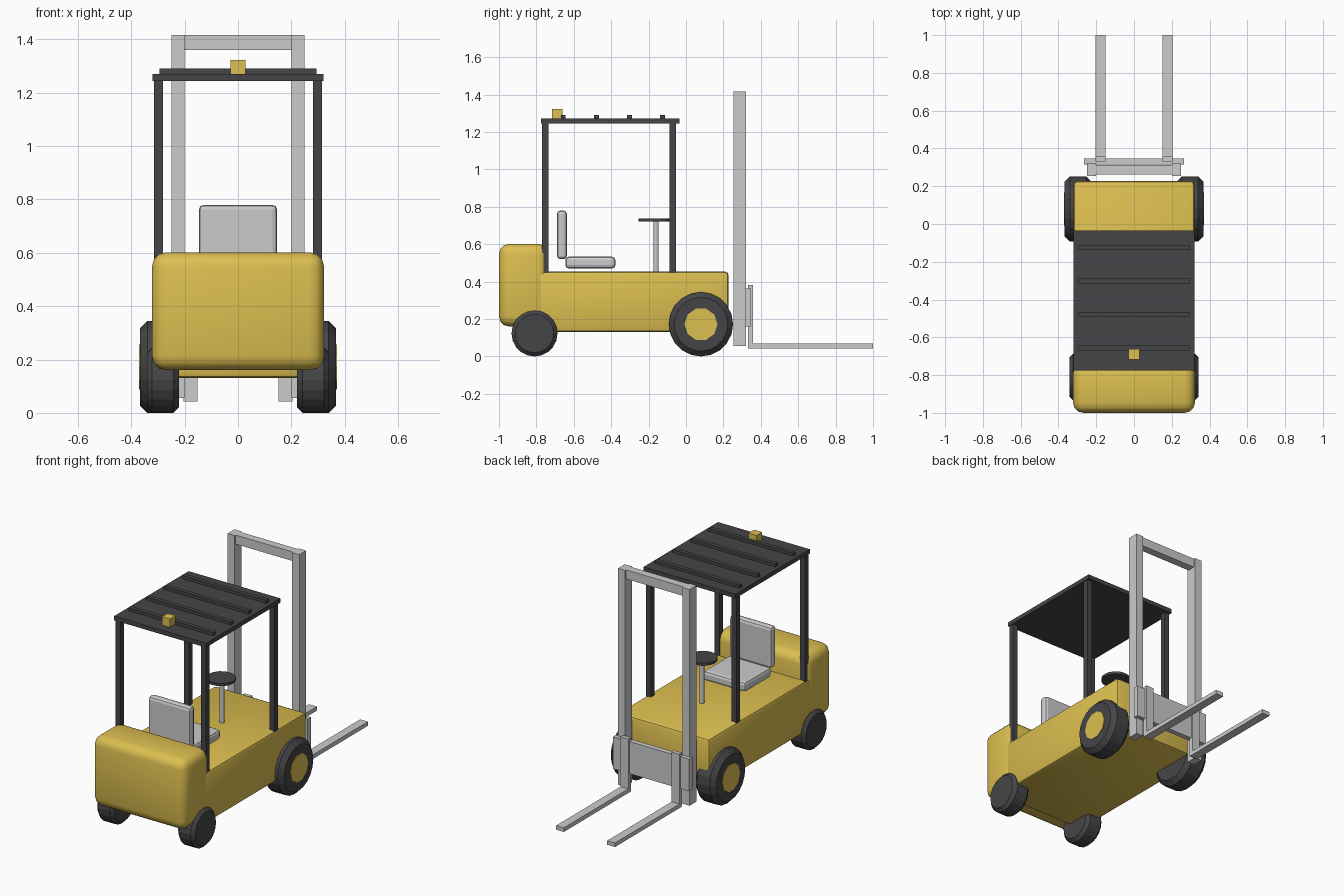
import bpy, math

if "Cube" in bpy.data.objects:
    bpy.data.objects.remove(bpy.data.objects["Cube"])

yellow = bpy.data.materials.new("yellow_paint")
yellow.diffuse_color = (0.72, 0.52, 0.08, 1)
yellow.use_nodes = True
yellow.node_tree.nodes["Principled BSDF"].inputs["Base Color"].default_value = yellow.diffuse_color
dark = bpy.data.materials.new("dark_rubber")
dark.diffuse_color = (0.06, 0.06, 0.065, 1)
dark.use_nodes = True
dark.node_tree.nodes["Principled BSDF"].inputs["Base Color"].default_value = dark.diffuse_color


def finish(ob, name, mat, bevel, segments, smooth):
    ob.name = name
    if mat:
        ob.data.materials.append(mat)
    if bevel:
        m = ob.modifiers.new("bevel", "BEVEL")
        m.width, m.segments, m.limit_method = bevel, segments, "ANGLE"
        m.angle_limit = math.radians(40)
        bpy.ops.object.modifier_apply(modifier=m.name)
    if smooth:
        bpy.ops.object.shade_smooth_by_angle(angle=math.radians(35))
    return ob


def box(name, x, y, z, mat=None, bevel=0, segments=1, smooth=False):
    """Box given by its (low, high) extents on each axis."""
    bpy.ops.mesh.primitive_cube_add(size=1, location=[(a + b) / 2 for a, b in (x, y, z)])
    ob = bpy.context.object
    ob.scale = [b - a for a, b in (x, y, z)]
    bpy.ops.object.transform_apply(location=False, rotation=False, scale=True)
    return finish(ob, name, mat, bevel, segments, smooth)


def cylinder(name, loc, radius, depth, sides, mat=None, along_x=False, bevel=0):
    bpy.ops.mesh.primitive_cylinder_add(
        vertices=sides, radius=radius, depth=depth, location=loc,
        rotation=(0, math.pi / 2 if along_x else 0, 0))
    return finish(bpy.context.object, name, mat, bevel, 1, False)


# Chassis and rounded counterweight
box("chassis_body", (-0.32, 0.32), (-0.87, 0.228), (0.131, 0.454), yellow, 0.02, 2, True)
box("counterweight", (-0.323, 0.323), (-1.0, -0.735), (0.16, 0.602), yellow, 0.055, 3, True)

# Seat
box("seat_cushion", (-0.147, 0.147), (-0.645, -0.378), (0.47, 0.533), None, 0.018, 2)
box("seat_back", (-0.147, 0.147), (-0.69, -0.637), (0.52, 0.78), None, 0.018, 2)

# Steering
cylinder("steering_column", (0, -0.16, 0.588), 0.014, 0.28, 12)
cylinder("steering_wheel", (0, -0.168, 0.73), 0.085, 0.016, 16, dark)

# Overhead guard with slats and beacon
box("guard_roof", (-0.32, 0.32), (-0.775, -0.035), (1.244, 1.271), dark)
for i in range(4):
    y = -0.656 + i * 0.177
    box(f"roof_slat_{i + 1}", (-0.295, 0.295), (y - 0.013, y + 0.013), (1.268, 1.29), dark)
box("beacon", (-0.028, 0.028), (-0.717, -0.661), (1.27, 1.323), yellow)

# Mast top, carriage plate
box("mast_crossbar", (-0.21, 0.21), (0.262, 0.312), (1.36, 1.417))
box("fork_carriage", (-0.265, 0.265), (0.315, 0.347), (0.16, 0.362))

# Mirrored parts
for side, s in (("left", -1), ("right", 1)):
    def span(a, b):
        return tuple(sorted((s * a, s * b)))

    for end, y in (("rear", -0.752), ("front", -0.07)):
        box(f"{end}_{side}_guard_post", span(0.281, 0.315), (y - 0.017, y + 0.017), (0.44, 1.25), dark)

    box(f"{side}_mast_rail", span(0.2, 0.25), (0.253, 0.322), (0.055, 1.417))
    box(f"{side}_fork_shank", span(0.151, 0.205), (0.332, 0.359), (0.042, 0.382))
    box(f"{side}_fork_blade", span(0.151, 0.205), (0.345, 1.0), (0.042, 0.068))

    cylinder(f"front_{side}_tyre", (s * 0.296, 0.08, 0.172), 0.172, 0.144, 20, dark, True, 0.028)
    cylinder(f"front_{side}_hub", (s * 0.33, 0.08, 0.172), 0.088, 0.082, 10, yellow, True)
    cylinder(f"rear_{side}_tyre", (s * 0.282, -0.81, 0.123), 0.123, 0.12, 20, dark, True, 0.02)
